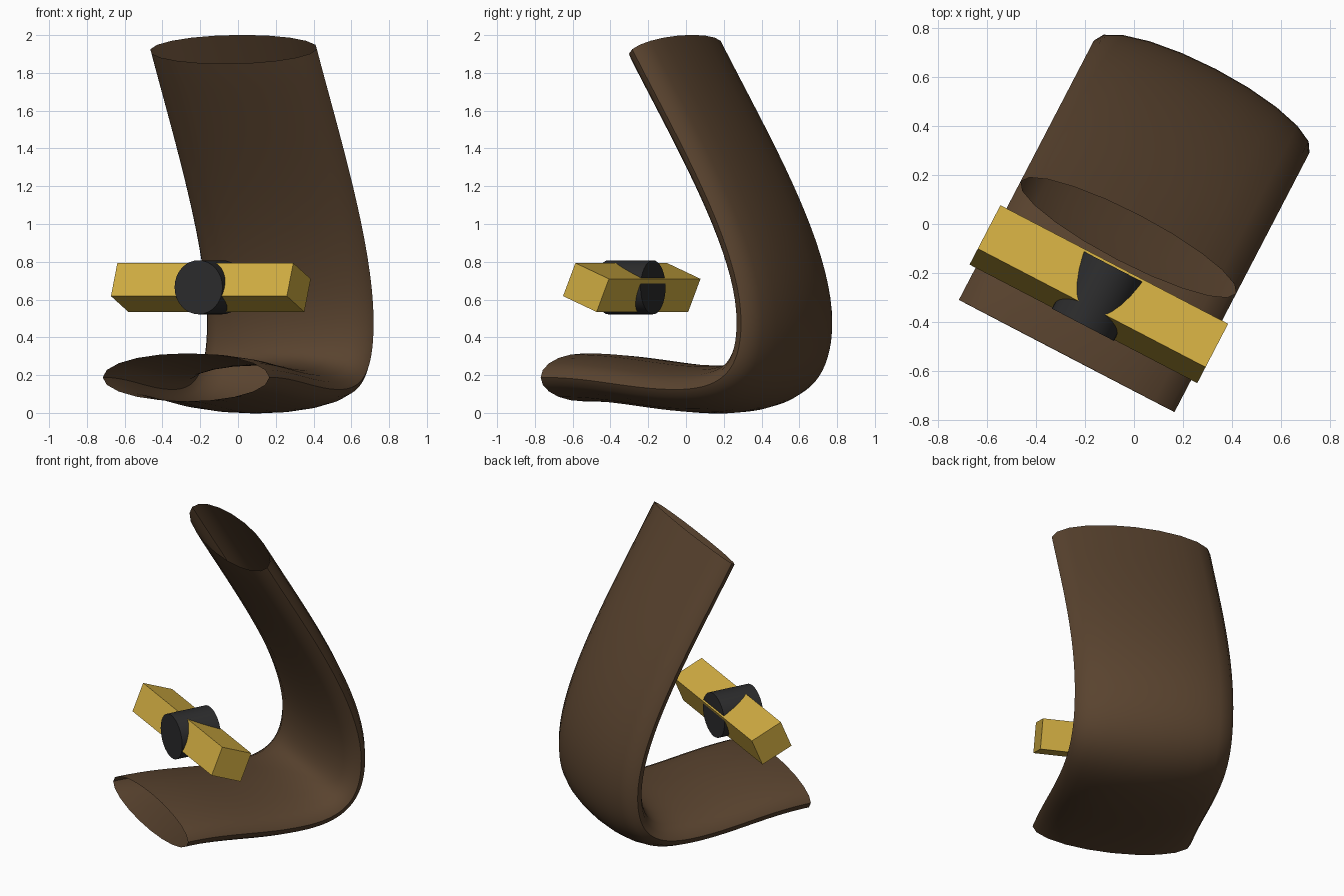
import bpy, bmesh, math
from mathutils import Vector, Matrix
from mathutils.geometry import interpolate_bezier

cube = bpy.data.objects.get("Cube")
if cube:
    bpy.data.objects.remove(cube, do_unlink=True)

TURN = Matrix.Rotation(math.radians(-27.5), 4, 'Z')


def material(name, rgb):
    m = bpy.data.materials.new(name)
    m.use_nodes = True
    m.diffuse_color = (*rgb, 1)
    m.node_tree.nodes["Principled BSDF"].inputs["Base Color"].default_value = (*rgb, 1)
    return m


def add_object(name, bm, mat, matrix, smooth=False):
    mesh = bpy.data.meshes.new(name)
    bmesh.ops.recalc_face_normals(bm, faces=bm.faces)
    bm.to_mesh(mesh)
    bm.free()
    mesh.materials.append(mat)
    ob = bpy.data.objects.new(name, mesh)
    bpy.context.collection.objects.link(ob)
    ob.matrix_world = TURN @ matrix
    if smooth:
        bpy.ops.object.select_all(action='DESELECT')
        ob.select_set(True)
        bpy.context.view_layer.objects.active = ob
        bpy.ops.object.shade_smooth_by_angle(angle=math.radians(40))
    return ob


brown = material("dark_brown", (0.1, 0.056, 0.028))
gold = material("mustard_gold", (0.64, 0.42, 0.055))
black = material("charcoal", (0.025, 0.025, 0.026))

# Curved band: open elliptical tube swept along a bent path (depth, height)
knots = [  # left handle, point, right handle
    (None, (-0.606, 0.188), (-0.3, 0.19)),
    ((-0.08, 0.124), (0.2, 0.124), (0.46, 0.124)),
    ((0.59, 0.21), (0.59, 0.48), (0.59, 0.88)),
    ((0.21, 1.45), (-0.06, 1.925), None),
]
path = []
for a, b in zip(knots, knots[1:]):
    pts = interpolate_bezier(*(Vector((0, *p)) for p in (a[1], a[2], b[0], b[1])), 21)
    path += pts if not path else pts[1:]

tangents = [(path[min(i + 1, len(path) - 1)] - path[max(i - 1, 0)]).normalized()
            for i in range(len(path))]
tangents[-1] = Vector((0, -0.6, 0.8))  # the upper rim is cut at a steeper tilt

SIDES, HALF_WIDTH, HALF_THICK = 20, 0.497, 0.127
bm = bmesh.new()
rings = []
for p, tangent in zip(path, tangents):
    across = Vector((0, -tangent.z, tangent.y))
    ring = []
    for k in range(SIDES):
        t = 2 * math.pi * k / SIDES
        offset = Vector((HALF_WIDTH * math.cos(t), 0, 0)) + across * HALF_THICK * math.sin(t)
        ring.append(bm.verts.new(p + offset))
    rings.append(ring)
for r, s in zip(rings, rings[1:]):
    for k in range(SIDES):
        n = (k + 1) % SIDES
        bm.faces.new((r[k], r[n], s[n], s[k]))
add_object("curved_band", bm, brown, Matrix.Translation((0.005, 0, 0)), smooth=True)

# Tilted crossbar
bm = bmesh.new()
bmesh.ops.create_cube(bm, size=1)
bmesh.ops.scale(bm, vec=(1.05, 0.217, 0.19), verts=bm.verts)
add_object("crossbar", bm, gold,
           Matrix.Translation((0.005, -0.321, 0.664)) @ Matrix.Rotation(math.radians(-22.8), 4, 'X'))

# Round hub through the middle of the crossbar
bm = bmesh.new()
bmesh.ops.create_cone(bm, cap_ends=True, segments=32, radius1=0.143, radius2=0.143, depth=0.268)
add_object("hub", bm, black,
           Matrix.Translation((0.005, -0.328, 0.665)) @ Matrix.Rotation(math.pi / 2, 4, 'X'), smooth=True)
